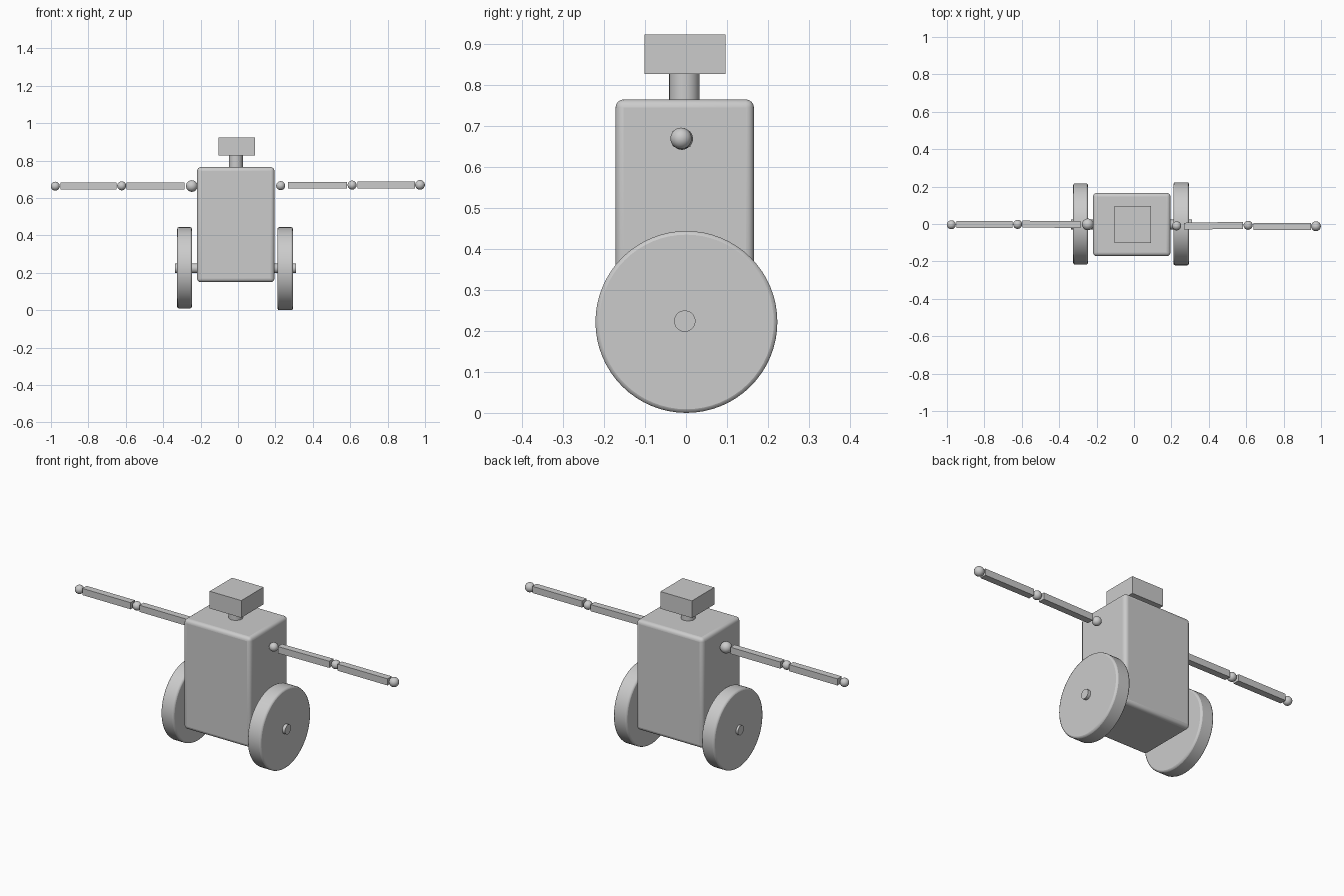
import bpy
from math import pi
from mathutils import Vector

if "Cube" in bpy.data.objects:
    bpy.data.objects.remove(bpy.data.objects["Cube"])


def finish(name, bevel=0.0, segments=1, smooth=True):
    ob = bpy.context.object
    ob.name = name
    if bevel:
        mod = ob.modifiers.new("edge_bevel", "BEVEL")
        mod.width = bevel
        mod.segments = segments
        mod.limit_method = "ANGLE"
        mod.angle_limit = 0.9
    if smooth:
        bpy.ops.object.shade_smooth_by_angle(angle=0.6)
    return ob


def box(name, lo, hi, bevel=0.0, segments=1):
    lo, hi = Vector(lo), Vector(hi)
    bpy.ops.mesh.primitive_cube_add(size=1, location=(lo + hi) / 2)
    bpy.context.object.scale = hi - lo
    bpy.ops.object.transform_apply(location=False, rotation=False, scale=True)
    return finish(name, bevel, segments, smooth=bevel > 0)


def disc_x(name, x0, x1, y, z, r, bevel=0.0):
    bpy.ops.mesh.primitive_cylinder_add(vertices=64, radius=r, depth=x1 - x0,
                                        location=((x0 + x1) / 2, y, z),
                                        rotation=(0, pi / 2, 0))
    return finish(name, bevel, 2)


def ball(name, loc, r):
    bpy.ops.mesh.primitive_uv_sphere_add(segments=32, ring_count=16, radius=r, location=loc)
    return finish(name)


def bar(name, a, b, t):
    # square bar running from point a to point b
    a, b = Vector(a), Vector(b)
    bpy.ops.mesh.primitive_cube_add(size=1, location=(a + b) / 2)
    ob = finish(name, smooth=False)
    ob.scale = ((b - a).length, t, t)
    ob.rotation_euler = Vector((1, 0, 0)).rotation_difference(b - a).to_euler()
    return ob


# Torso, neck and head
box("torso", (-0.219, -0.172, 0.15), (0.195, 0.166, 0.765), 0.02, 4)
bpy.ops.mesh.primitive_cylinder_add(vertices=48, radius=0.037, depth=0.09,
                                    location=(-0.011, -0.004, 0.795))
finish("neck")
box("head", (-0.104, -0.101, 0.827), (0.091, 0.096, 0.923))

# Axle and wheels
disc_x("axle", -0.337, 0.311, -0.003, 0.224, 0.026)
disc_x("left_wheel", -0.325, -0.246, 0.0, 0.227, 0.217, 0.009)
disc_x("right_wheel", 0.211, 0.294, 0.001, 0.222, 0.222, 0.009)

# Arms: ball joints, then square bars between them
joints = {
    "left": [((-0.247, -0.002, 0.664), 0.031), ((-0.622, -0.002, 0.665), 0.024),
             ((-0.977, -0.004, 0.663), 0.024)],
    "right": [((0.228, -0.010, 0.666), 0.024), ((0.610, -0.007, 0.669), 0.024),
              ((0.973, -0.012, 0.670), 0.026)],
}
bars = {
    "left": [((-0.286, -0.002, 0.664), (-0.595, -0.001, 0.664)),
             ((-0.649, -0.002, 0.664), (-0.948, -0.002, 0.664))],
    "right": [((0.267, -0.012, 0.668), (0.582, -0.007, 0.668)),
              ((0.639, -0.014, 0.670), (0.947, -0.014, 0.670))],
}
for side in ("left", "right"):
    for part, (loc, r) in zip(("shoulder", "elbow", "hand"), joints[side]):
        ball(f"{side}_{part}", loc, r)
    for part, (a, b) in zip(("upper_arm", "forearm"), bars[side]):
        bar(f"{side}_{part}", a, b, 0.037)
